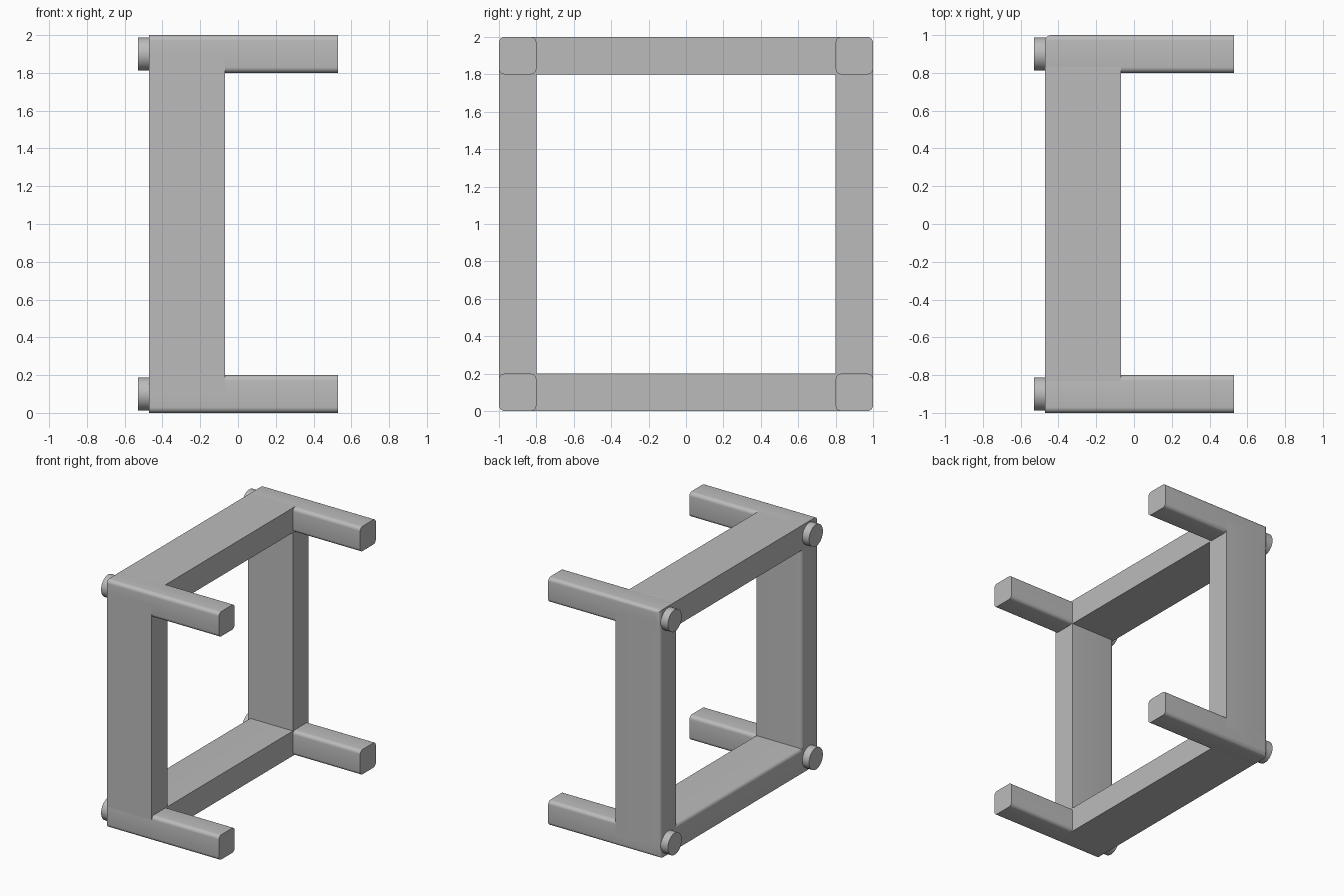
import bpy, bmesh, math
from mathutils import Vector

if "Cube" in bpy.data.objects:
    bpy.data.objects.remove(bpy.data.objects["Cube"])

grey = bpy.data.materials.new("grey")
grey.diffuse_color = (0.5, 0.5, 0.5, 1)
grey.use_nodes = True
grey.node_tree.nodes["Principled BSDF"].inputs["Base Color"].default_value = grey.diffuse_color

X0, XF, X1 = -0.47, -0.07, 0.53   # back face, frame front face, leg tips
R = 0.03                          # edge rounding


def finish(bm, name):
    me = bpy.data.meshes.new(name)
    bm.to_mesh(me)
    bm.free()
    me.materials.append(grey)
    ob = bpy.data.objects.new(name, me)
    bpy.context.collection.objects.link(ob)
    bpy.ops.object.select_all(action='DESELECT')
    ob.select_set(True)
    bpy.context.view_layer.objects.active = ob
    bpy.ops.object.shade_smooth_by_angle(angle=math.radians(35))


def block(name, lo, hi, rounded):
    """Box between two corners; edges chosen by the rule are rounded."""
    lo, hi = Vector(lo), Vector(hi)
    bm = bmesh.new()
    bmesh.ops.create_cube(bm, size=1)
    edges = []
    for e in bm.edges:
        a, b = e.verts
        if rounded((b.co - a.co).normalized(), (a.co + b.co) / 2):
            edges.append(e)
    for v in bm.verts:
        v.co = Vector([l + (c + 0.5) * (h - l) for l, h, c in zip(lo, hi, v.co)])
    bmesh.ops.bevel(bm, geom=edges, offset=R, segments=5, profile=0.5,
                    affect='EDGES', clamp_overlap=True)
    finish(bm, name)


def along_x(d, m):
    return abs(d.x) > 0.9


def along_x_and_back(d, m):
    return abs(d.x) > 0.9 or (abs(d.z) > 0.9 and m.x < 0 and m.y > 0)


def back_vertical(d, m):
    return abs(d.z) > 0.9 and m.x < 0 and m.y > 0


def back_upper(d, m):
    return abs(d.y) > 0.9 and m.x < 0 and m.z > 0


def sharp(d, m):
    return False


for side, y in (("front", -0.9), ("rear", 0.9)):
    # upright posts
    block(side + "_post", (X0, y - 0.1, 0.1), (XF, y + 0.1, 1.9), back_vertical)
    for level, z in (("lower", 0.1), ("upper", 1.9)):
        # corner legs with rounded long edges
        block(f"{side}_{level}_leg", (X0, y - 0.1, z - 0.1), (X1, y + 0.1, z + 0.1),
              along_x_and_back if y > 0 else along_x)
        # round pads on the back of each corner
        bm = bmesh.new()
        bmesh.ops.create_cone(bm, cap_ends=True, segments=48, radius1=0.088,
                              radius2=0.088, depth=0.08)
        for v in bm.verts:
            c = v.co.copy()
            v.co = Vector((-0.49 + c.z, y + c.x, z + c.y))
        bmesh.ops.recalc_face_normals(bm, faces=bm.faces)
        finish(bm, f"{side}_{level}_pad")

# horizontal rails joining the posts
block("lower_rail", (X0, -0.9, 0), (XF, 0.9, 0.2), back_upper)
block("upper_rail", (X0, -0.9, 1.8), (XF, 0.9, 2), sharp)
